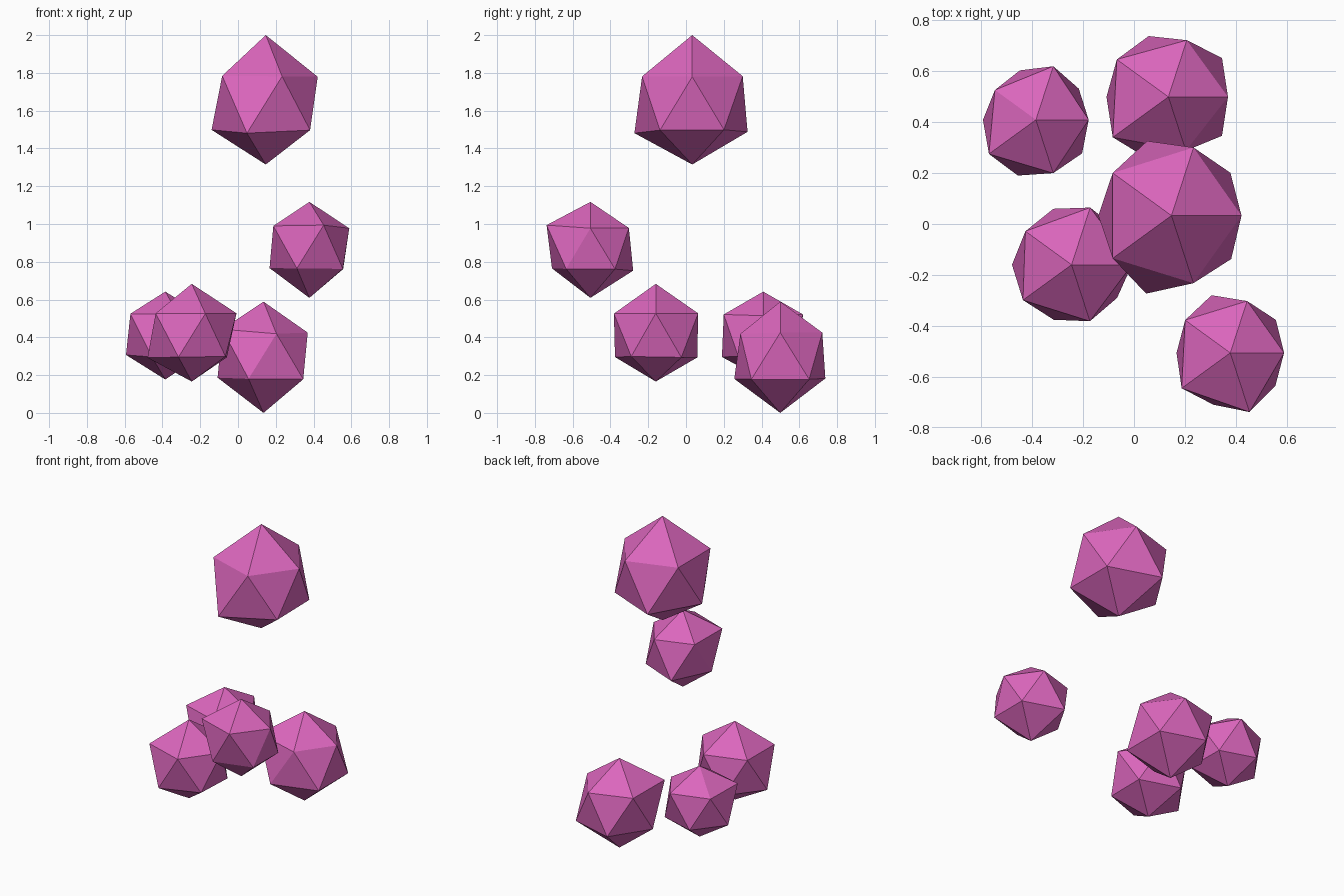
import bpy, bmesh, math

pink = bpy.data.materials.new("blossom pink")
pink.diffuse_color = (0.71, 0.133, 0.507, 1.0)


def clump(name, centre, top, bottom, upper, lower):
    """Irregular icosahedron: each corner is pushed out along its own direction.
    top / bottom are pole distances, upper / lower are ring radii,
    going round from +x (upper) and from 36 degrees (lower)."""
    bm = bmesh.new()
    bmesh.ops.create_icosphere(bm, subdivisions=1, radius=1.0)
    ring = 2 / math.sqrt(5)  # ring radius of a unit icosahedron
    for v in bm.verts:
        d = v.co.normalized()
        angle = math.degrees(math.atan2(d.y, d.x)) % 360
        if d.z > 0.9:
            size = top
        elif d.z < -0.9:
            size = bottom
        elif d.z > 0:
            size = upper[round(angle / 72) % 5] / ring
        else:
            size = lower[round((angle - 36) / 72) % 5] / ring
        v.co = d * size
    mesh = bpy.data.meshes.new(name)
    bm.to_mesh(mesh)
    bm.free()
    mesh.materials.append(pink)
    obj = bpy.data.objects.new(name, mesh)
    obj.location = centre
    bpy.context.collection.objects.link(obj)


# Large clump at the top
clump("top_clump", (0.147, 0.033, 1.642), 0.358, 0.327,
      (0.275, 0.281, 0.285, 0.285, 0.279), (0.286, 0.308, 0.287, 0.322, 0.290))

# Single clump at middle height, front right
clump("middle_clump", (0.378, -0.506, 0.872), 0.245, 0.263,
      (0.211, 0.214, 0.219, 0.236, 0.244), (0.221, 0.238, 0.211, 0.214, 0.219))

# Three low clumps
clump("low_back_clump", (0.135, 0.499, 0.308), 0.281, 0.308,
      (0.234, 0.234, 0.250, 0.270, 0.222), (0.260, 0.251, 0.243, 0.256, 0.260))
clump("low_left_clump", (-0.385, 0.409, 0.411), 0.231, 0.234,
      (0.207, 0.221, 0.199, 0.228, 0.220), (0.208, 0.204, 0.208, 0.230, 0.224))
clump("low_front_clump", (-0.245, -0.160, 0.409), 0.274, 0.243,
      (0.237, 0.236, 0.224, 0.236, 0.233), (0.230, 0.231, 0.234, 0.227, 0.221))
